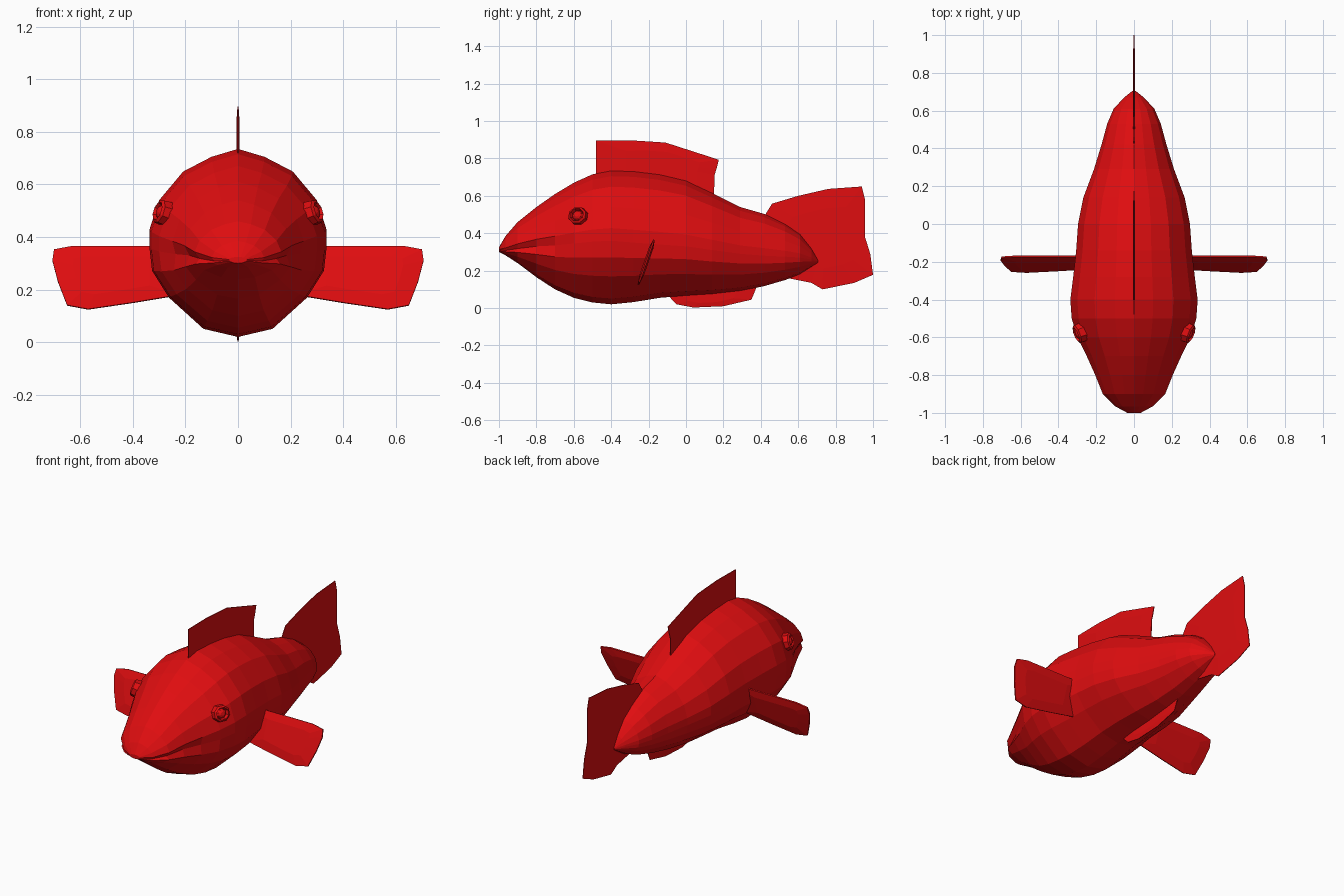
import bpy, bmesh, math
from mathutils import Vector

cube = bpy.data.objects.get("Cube")
if cube:
    bpy.data.objects.remove(cube)

red = bpy.data.materials.new("red")
red.use_nodes = True
RED = (0.74, 0.004, 0.005, 1)
red.diffuse_color = RED
red.node_tree.nodes["Principled BSDF"].inputs["Base Color"].default_value = RED


def finish(bm, name):
    bmesh.ops.recalc_face_normals(bm, faces=bm.faces)
    mesh = bpy.data.meshes.new(name)
    bm.to_mesh(mesh)
    bm.free()
    mesh.materials.append(red)
    obj = bpy.data.objects.new(name, mesh)
    bpy.context.scene.collection.objects.link(obj)
    return obj


def bridge(bm, a, b):
    for i in range(len(a)):
        j = (i + 1) % len(a)
        bm.faces.new((a[i], a[j], b[j], b[i]))


# Body stations: y, half width, top z, widest z, bottom z, mouth groove depth
STATIONS = [
    (-1.00, .035, .325, .312, .300, 0),
    (-.965, .10, .385, .308, .282, .12),
    (-.90, .165, .46, .318, .24, .12),
    (-.80, .205, .54, .33, .165, .10),
    (-.70, .25, .61, .335, .10, .05),
    (-.60, .30, .67, .345, .055, 0),
    (-.50, .33, .715, .355, .03, 0),
    (-.40, .337, .735, .36, .02, 0),
    (-.28, .322, .732, .35, .032, 0),
    (-.14, .306, .715, .34, .055, 0),
    (0, .296, .682, .33, .066, 0),
    (.14, .268, .615, .31, .075, 0),
    (.29, .212, .54, .29, .092, 0),
    (.42, .172, .503, .28, .118, 0),
    (.53, .142, .45, .275, .15, 0),
    (.61, .108, .395, .27, .182, 0),
    (.67, .052, .32, .26, .22, 0),
    (.705, .008, .258, .25, .242, 0),
]
# Half cross-section from back ridge to belly keel
SECTION = [(0, 1), (.30, .92), (.62, .77), (.89, .48), (1, .18), (1, 0),
           (.97, -.26), (.78, -.56), (.39, -.91), (0, -1)]

bm = bmesh.new()
rings = []
for y, w, top, mid, bottom, groove in STATIONS:
    half = []
    for i, (sx, sz) in enumerate(SECTION):
        x = sx * w * (1 - groove if i == 5 else 1)
        z = mid + sz * ((top - mid) if sz > 0 else (mid - bottom))
        half.append((x, y, z))
    loop = half + [(-x, yy, z) for x, yy, z in reversed(half[1:-1])]
    rings.append([bm.verts.new(p) for p in loop])
for a, b in zip(rings, rings[1:]):
    bridge(bm, a, b)
bm.faces.new(rings[0])
bm.faces.new(rings[-1])
finish(bm, "body")


# Thin fin: narrow rim around a slightly thicker middle
def fin(name, outline, normal, thick, edge=.004):
    n = Vector(normal).normalized()
    pts = [Vector(p) for p in outline]
    c = sum(pts, Vector()) / len(pts)
    bm = bmesh.new()
    layers = []
    for scale, off in ((.6, -thick), (1, -edge), (1, edge), (.6, thick)):
        layers.append([bm.verts.new(c + (p - c) * scale + n * off / 2) for p in pts])
    for a, b in zip(layers, layers[1:]):
        bridge(bm, a, b)
    bm.faces.new(layers[0])
    bm.faces.new(layers[-1])
    return finish(bm, name)


DORSAL = [(-.48, .62), (-.48, .895), (-.30, .897), (-.11, .885), (.03, .84),
          (.175, .793), (.165, .75), (.152, .71), (.15, .58), (-.1, .62)]
TAIL = [(.38, .40), (.43, .51), (.46, .558), (.60, .60), (.76, .637), (.94, .65),
        (.957, .58), (.957, .38), (.985, .29), (1.0, .178), (.90, .135), (.73, .10),
        (.67, .135), (.52, .165)]
ANAL = [(-.12, .12), (-.08, .05), (-.05, .02), (.04, .003), (.20, .01),
        (.35, .045), (.385, .13), (.15, .14)]
for name, shape, thick in (("dorsal_fin", DORSAL, .012), ("tail_fin", TAIL, .01),
                           ("anal_fin", ANAL, .012)):
    fin(name, [(0, y, z) for y, z in shape], (1, 0, 0), thick)

# Side fins lean back toward their upper edge
PECTORAL = [(.22, .365), (.34, .365), (.63, .365), (.70, .352), (.706, .31),
            (.685, .23), (.65, .14), (.57, .125), (.40, .15), (.22, .18)]
for side, s in (("left", 1), ("right", -1)):
    fin(side + "_pectoral_fin",
        [(s * x, -.255 + (z - .125) * .35, z) for x, z in PECTORAL],
        (0, 1, -.35), .024, .008)

# Eyes: raised octagonal rim, sunken ring and a small bulging centre
EYE_RINGS = [(.056, -.03), (.052, .008), (.040, .016), (.032, -.002), (.024, .010), (.012, .016)]
for side, s in (("left", 1), ("right", -1)):
    n = Vector((.88 * s, -.36, .30)).normalized()
    u = n.cross(Vector((0, 0, 1))).normalized()
    v = u.cross(n)
    centre = Vector((.293 * s, -.58, .495))
    bm = bmesh.new()
    loops = []
    for r, h in EYE_RINGS:
        loops.append([bm.verts.new(centre + n * h + u * r * math.cos(a) + v * r * .9 * math.sin(a))
                      for a in (math.tau * (k + .5) / 8 for k in range(8))])
    for a, b in zip(loops, loops[1:]):
        bridge(bm, a, b)
    bm.faces.new(loops[0])
    bm.faces.new(loops[-1])
    finish(bm, side + "_eye")
